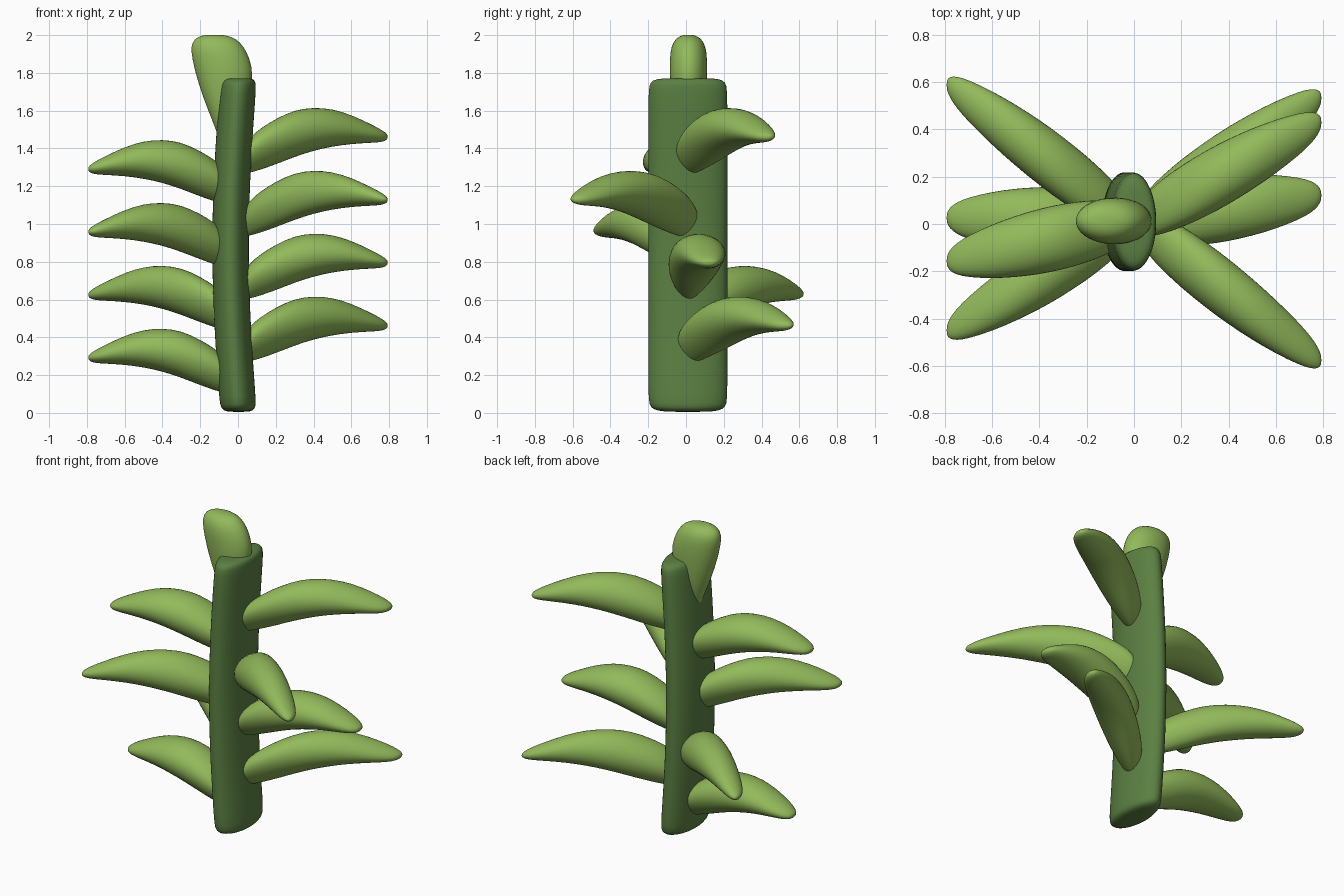
import bpy, bmesh
from math import sin, cos, pi

cube = bpy.data.objects.get("Cube")
if cube:
    bpy.data.objects.remove(cube, do_unlink=True)


def make_material(name, rgb):
    m = bpy.data.materials.new(name)
    m.use_nodes = True
    m.diffuse_color = (*rgb, 1)
    bsdf = m.node_tree.nodes["Principled BSDF"]
    bsdf.inputs["Base Color"].default_value = (*rgb, 1)
    bsdf.inputs["Roughness"].default_value = 0.8
    return m


leaf_green = make_material("leaf green", (0.29, 0.49, 0.105))
stem_green = make_material("stem green", (0.105, 0.215, 0.055))


def loft(name, rings, material, levels=1):
    """Skin a list of closed point rings, cap both ends and smooth."""
    bm = bmesh.new()
    loops = [[bm.verts.new(p) for p in ring] for ring in rings]
    n = len(loops[0])
    for a, b in zip(loops, loops[1:]):
        for i in range(n):
            j = (i + 1) % n
            bm.faces.new((a[i], a[j], b[j], b[i]))
    bm.faces.new(loops[0])
    bm.faces.new(loops[-1])
    bmesh.ops.recalc_face_normals(bm, faces=bm.faces)
    mesh = bpy.data.meshes.new(name)
    bm.to_mesh(mesh)
    bm.free()
    mesh.materials.append(material)
    mesh.shade_smooth()
    obj = bpy.data.objects.new(name, mesh)
    bpy.context.collection.objects.link(obj)
    if levels:
        sub = obj.modifiers.new("smooth", "SUBSURF")
        sub.levels = sub.render_levels = levels
    return obj


def angles(n):
    return [2 * pi * i / n for i in range(n)]


def ellipse(cx, cy, z, rx, ry, n=24):
    return [(cx + rx * cos(a), cy + ry * sin(a), z) for a in angles(n)]


# Stem: flattened oval column with a slight bow and rounded rims
MID_Y = 0.01
stem_levels = [(0.005, 0.5), (0.012, 0.8), (0.03, 0.95), (0.06, 1.0)]
stem_levels += [(0.06 + 0.165 * i, 1.0) for i in range(1, 10)]
stem_levels += [(1.72, 1.0), (1.75, 0.95), (1.768, 0.82), (1.772, 0.5)]
stem_rings = [ellipse(0.003 - 0.043 * sin(pi * z / 1.77), MID_Y, z, 0.097 * s, 0.21 * s, 32)
              for z, s in stem_levels]
loft("stem", stem_rings, stem_green)

# Side leaf sections: distance out, bottom, top, half width
SECTIONS = [
    (0.0, 0.26, 0.37, 0.05), (0.06, 0.27, 0.46, 0.095), (0.12, 0.287, 0.51, 0.115),
    (0.2, 0.315, 0.56, 0.132), (0.3, 0.355, 0.607, 0.142), (0.4, 0.388, 0.62, 0.141),
    (0.5, 0.41, 0.612, 0.132), (0.6, 0.424, 0.58, 0.116), (0.7, 0.43, 0.532, 0.09),
    (0.75, 0.433, 0.506, 0.068), (0.78, 0.44, 0.486, 0.045), (0.793, 0.453, 0.472, 0.018),
]


def side_leaf(name, side, lift, sweep):
    rings = []
    for x, low, high, w in SECTIONS:
        mid, h = (low + high) / 2 + lift, (high - low) / 2
        egg = 0.4 * max(0, 1 - x / 0.35)   # narrower underside near the base
        rings.append([(side * x, MID_Y + sweep * x + w * cos(a) * (1 + egg * sin(a)),
                       mid + h * sin(a)) for a in angles(20)])
    loft(name, rings, leaf_green)


# Alternating leaves, each swept forward or back by its own amount
for label, side, start, sweeps in (("left", 1, 0, (0.66, 0.14, -0.74, 0.53)),
                                   ("right", -1, -0.17, (0.02, 0.73, -0.58, -0.21))):
    for i, sweep in enumerate(sweeps):
        side_leaf(f"{label}_leaf_{i + 1}", side, start + i * 0.333, sweep)

# Top leaf: height, centre x, half depths
TOP = [(1.43, -0.08, 0.015, 0.015), (1.48, -0.065, 0.045, 0.045), (1.56, -0.06, 0.082, 0.07),
       (1.66, -0.065, 0.117, 0.09), (1.78, -0.068, 0.154, 0.1), (1.88, -0.091, 0.154, 0.1),
       (1.94, -0.11, 0.141, 0.092), (1.98, -0.12, 0.113, 0.07), (1.998, -0.125, 0.07, 0.04),
       (2.002, -0.13, 0.025, 0.015)]
loft("top_leaf", [ellipse(x, 0.013, z, rx, ry) for z, x, rx, ry in TOP], leaf_green)
